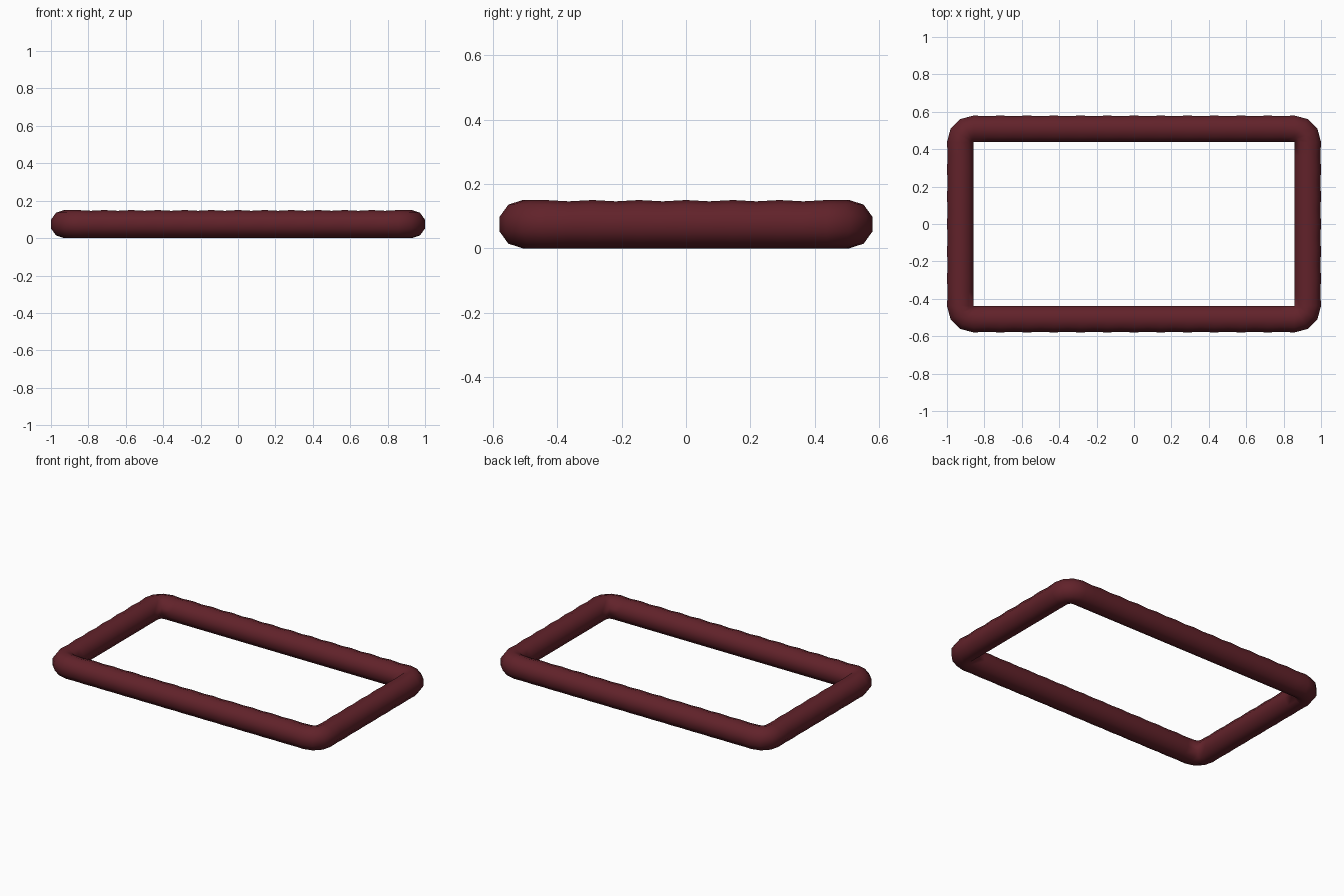
import bpy, bmesh, math

if "Cube" in bpy.data.objects:
    bpy.data.objects.remove(bpy.data.objects["Cube"])

R, SIDES = 0.075, 10                        # tube radius and section sides
W = R * math.cos(math.radians(18))          # half width of the ten-sided section
IX, IY = 1.0 - 2 * W, 0.58 - 2 * W          # inner opening half sizes
DIP = 0.004                                 # soft ripple on top and outer side

# Path stations: (pivot x, pivot y, outward angle, rippled)
stations = []
corners = [(IX, IY), (-IX, IY), (-IX, -IY), (IX, -IY)]
for i, (cx, cy) in enumerate(corners):
    # rounded outer corner, sharp inner corner
    for k in range(4):
        stations.append((cx, cy, math.radians(90 * i + 30 * k), False))
    # straight run to the next corner
    nx, ny = corners[(i + 1) % 4]
    n = 24 if i % 2 == 0 else 12
    for k in range(1, n):
        t = k / n
        stations.append((cx + (nx - cx) * t, cy + (ny - cy) * t,
                         math.radians(90 * (i + 1)), k % 2 == 1))

# Sweep the section around the frame
bm = bmesh.new()
rings = []
for px, py, ang, low in stations:
    ring = []
    for s in range(SIDES):
        a = math.radians(18) + 2 * math.pi * s / SIDES
        c, h = math.cos(a), math.sin(a)
        d, z = W + R * c, R + R * h
        if low:
            d -= DIP * max(0, c)
            z -= DIP * max(0, h)
        ring.append(bm.verts.new((px + d * math.cos(ang), py + d * math.sin(ang), z)))
    rings.append(ring)
for i, a in enumerate(rings):
    b = rings[(i + 1) % len(rings)]
    for s in range(SIDES):
        t = (s + 1) % SIDES
        bm.faces.new((a[s], b[s], b[t], a[t]))
bmesh.ops.remove_doubles(bm, verts=bm.verts, dist=0.0005)
bmesh.ops.recalc_face_normals(bm, faces=bm.faces)

mesh = bpy.data.meshes.new("tube_frame")
bm.to_mesh(mesh)
bm.free()
frame = bpy.data.objects.new("tube_frame", mesh)
bpy.context.collection.objects.link(frame)

# Dark red finish
mat = bpy.data.materials.new("dark_red")
mat.diffuse_color = (0.12, 0.016, 0.023, 1)
mat.use_nodes = True
mat.node_tree.nodes["Principled BSDF"].inputs["Base Color"].default_value = mat.diffuse_color
mesh.materials.append(mat)

bpy.context.view_layer.objects.active = frame
frame.select_set(True)
bpy.ops.object.shade_smooth_by_angle(angle=math.radians(50))
